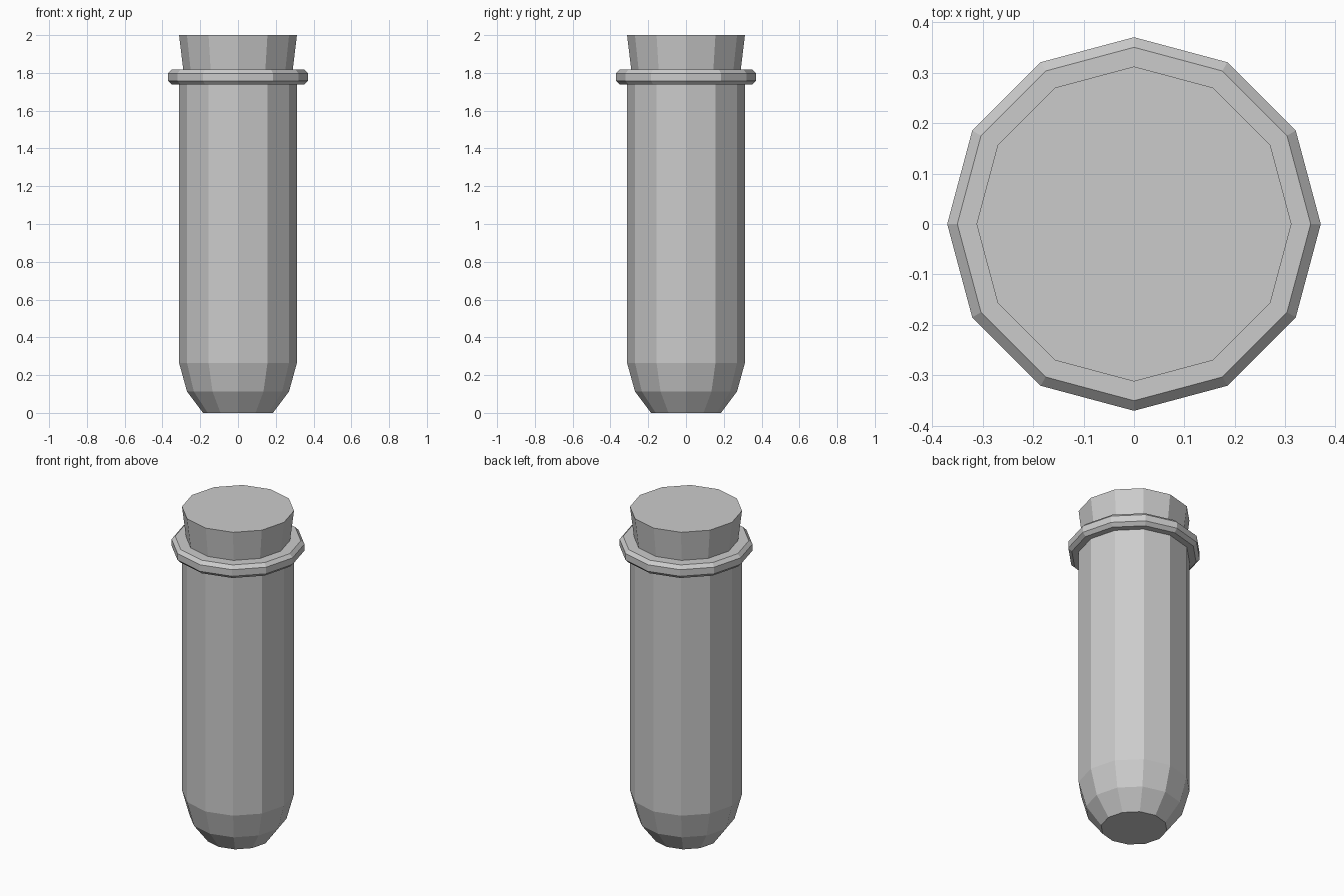
import bpy, bmesh
from math import cos, sin, pi

if "Cube" in bpy.data.objects:
    bpy.data.objects.remove(bpy.data.objects["Cube"])

SIDES = 12


def lathe(name, profile, cap_bottom=True, cap_top=True):
    """Revolve (radius, z) points into a flat-sided solid."""
    bm = bmesh.new()
    rings = [[bm.verts.new((r * cos(2 * pi * i / SIDES), r * sin(2 * pi * i / SIDES), z))
              for i in range(SIDES)] for r, z in profile]
    for low, high in zip(rings, rings[1:]):
        for i in range(SIDES):
            j = (i + 1) % SIDES
            bm.faces.new((low[i], low[j], high[j], high[i]))
    if cap_bottom:
        bm.faces.new(rings[0][::-1])
    if cap_top:
        bm.faces.new(rings[-1])
    mesh = bpy.data.meshes.new(name)
    bm.to_mesh(mesh)
    bm.free()
    obj = bpy.data.objects.new(name, mesh)
    bpy.context.collection.objects.link(obj)
    return obj


# Tube with rounded bottom and bevelled rim, open where the stopper enters
lathe("tube", [(0.185, 0), (0.27, 0.113), (0.312, 0.265), (0.312, 1.738),
               (0.35, 1.738), (0.37, 1.758), (0.37, 1.798), (0.35, 1.818),
               (0.288, 1.818)], cap_top=False)

# Tapered stopper seated in the rim
lathe("stopper", [(0.282, 1.75), (0.29, 1.818), (0.312, 2.0)])
